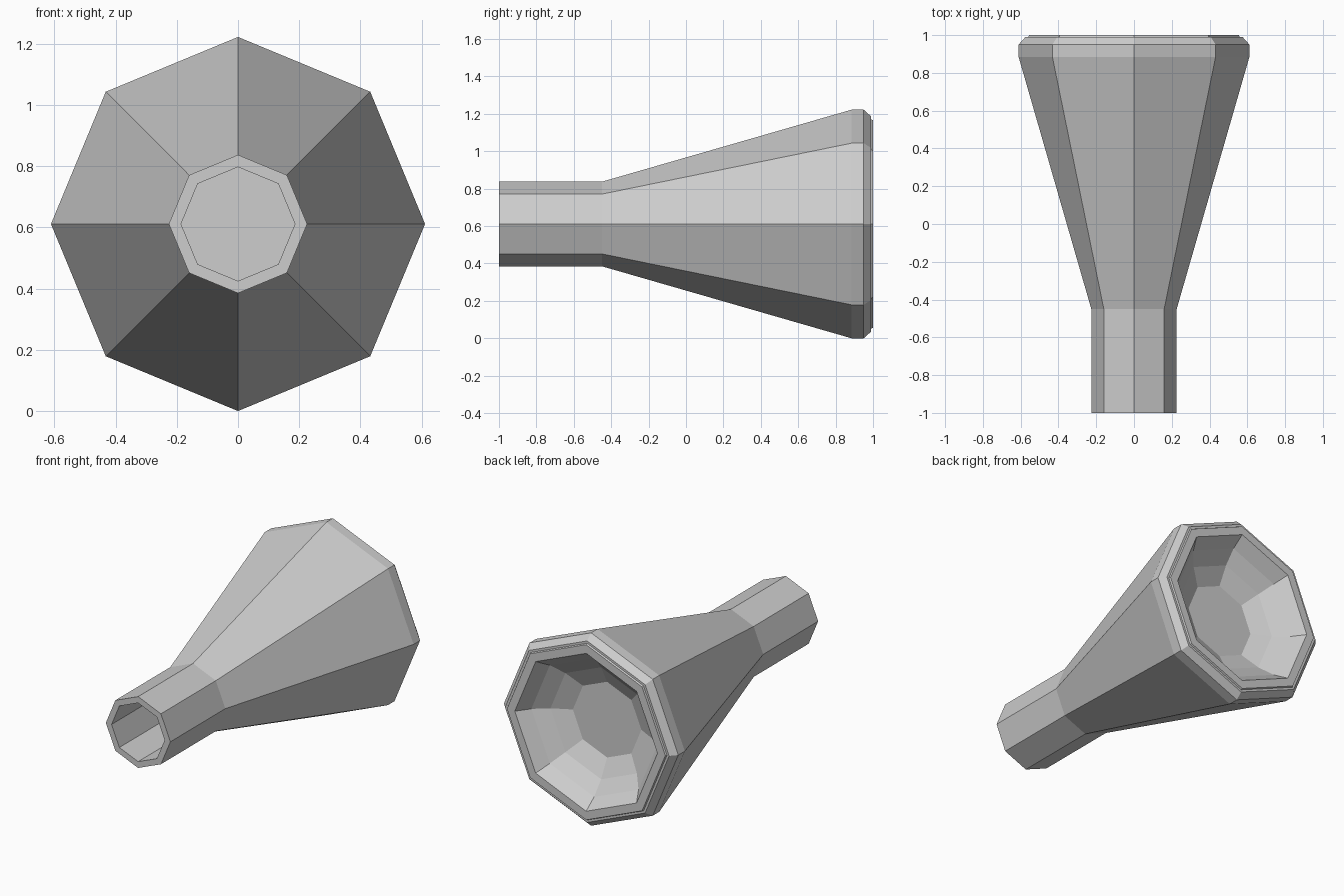
import bpy, bmesh, math

if "Cube" in bpy.data.objects:
    bpy.data.objects.remove(bpy.data.objects["Cube"])

CENTRE_Z = 0.611
SIDES = 8

grey = bpy.data.materials.new("light grey")
grey.diffuse_color = (0.61, 0.61, 0.61, 1)
grey.use_nodes = True
grey.node_tree.nodes["Principled BSDF"].inputs["Base Color"].default_value = grey.diffuse_color


def lathe(name, profile):
    """Spin a (y, radius) profile round the y axis into a closed octagonal solid."""
    bm = bmesh.new()
    rings = []
    for y, r in profile:
        rings.append([bm.verts.new((r * math.cos(a), y, CENTRE_Z + r * math.sin(a)))
                      for a in (2 * math.pi * i / SIDES for i in range(SIDES))])
    for a, b in zip(rings, rings[1:]):
        for i in range(SIDES):
            j = (i + 1) % SIDES
            bm.faces.new((a[i], a[j], b[j], b[i]))
    # flat floors of the handle bore and of the bowl
    bm.faces.new(rings[0])
    bm.faces.new(rings[-1])
    bmesh.ops.recalc_face_normals(bm, faces=bm.faces)
    mesh = bpy.data.meshes.new(name)
    bm.to_mesh(mesh)
    bm.free()
    mesh.materials.append(grey)
    obj = bpy.data.objects.new(name, mesh)
    bpy.context.collection.objects.link(obj)
    return obj


bore = [(-0.45, 0.186), (-1.0, 0.186)]
outside = [(-1.0, 0.226), (-0.45, 0.226), (0.885, 0.611), (0.95, 0.611)]
rim = [(0.99, 0.575), (0.99, 0.56), (1.0, 0.555), (1.0, 0.50)]
bowl = [(0.92, 0.44), (0.85, 0.355), (0.79, 0.24)]

lathe("flared_horn", bore + outside + rim + bowl)
